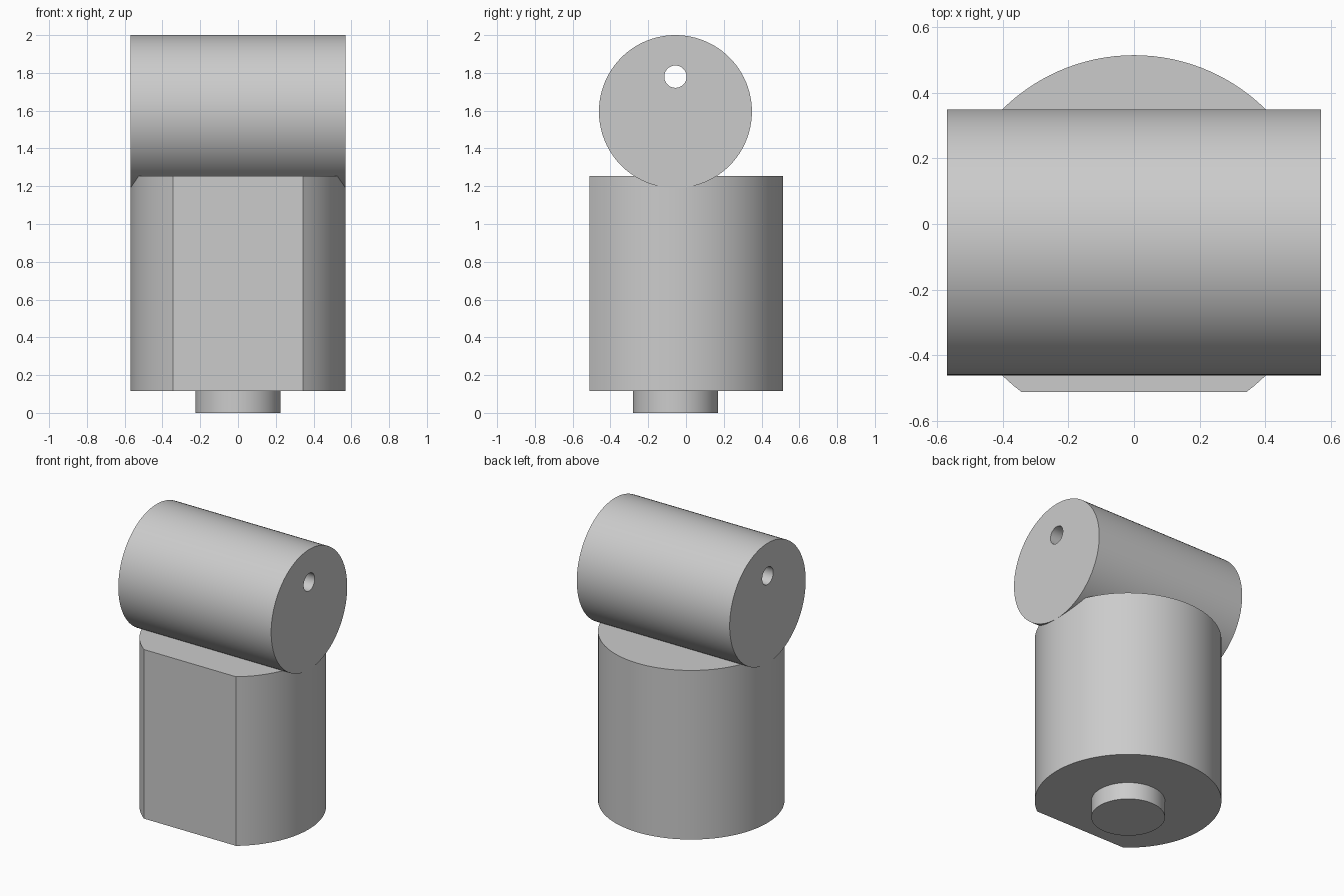
import bpy, bmesh, math
from mathutils import Matrix, Vector

default = bpy.data.objects.get("Cube")
if default:
    bpy.data.objects.remove(default, do_unlink=True)

AXIS_Y = -0.056
SIDES = 96

grey = bpy.data.materials.new("plain_grey")
grey.use_nodes = True
colour = (0.6, 0.6, 0.6, 1)
grey.diffuse_color = colour
grey.node_tree.nodes["Principled BSDF"].inputs["Base Color"].default_value = colour


def add_object(name, bm):
    mesh = bpy.data.meshes.new(name)
    bmesh.ops.recalc_face_normals(bm, faces=bm.faces)
    bm.to_mesh(mesh)
    bm.free()
    mesh.materials.append(grey)
    obj = bpy.data.objects.new(name, mesh)
    bpy.context.collection.objects.link(obj)
    return obj


def prism(name, outline, bottom, top):
    """Extrude a horizontal outline between two heights."""
    bm = bmesh.new()
    base = bm.faces.new([bm.verts.new((x, y, bottom)) for x, y in outline])
    cap = bmesh.ops.extrude_face_region(bm, geom=[base])["geom"]
    verts = [g for g in cap if isinstance(g, bmesh.types.BMVert)]
    bmesh.ops.translate(bm, verts=verts, vec=(0, 0, top - bottom))
    return add_object(name, bm)


def cross_cylinder(name, radius, length, height):
    """Cylinder lying along x."""
    bm = bmesh.new()
    place = Matrix.Translation(Vector((0, AXIS_Y, height))) @ Matrix.Rotation(math.pi / 2, 4, "Y")
    bmesh.ops.create_cone(bm, cap_ends=True, segments=SIDES, radius1=radius,
                          radius2=radius, depth=length, matrix=place)
    return add_object(name, bm)


def arc(radius, start, end):
    steps = SIDES
    angles = [start + (end - start) * i / steps for i in range(steps + 1)]
    return [(radius * math.cos(a), AXIS_Y + radius * math.sin(a)) for a in angles]


# Upright body: round, with one flat on the front
flat = math.asin(0.455 / 0.57)
body = prism("body", arc(0.57, -flat, math.pi + flat), 0.115, 1.255)

# Short locating peg under the body
peg = prism("base_peg", arc(0.225, 0, 2 * math.pi)[:-1], 0, 0.115)

# Crosswise barrel with a through hole near its top
barrel = cross_cylinder("barrel", 0.405, 1.14, 1.595)
cutter = cross_cylinder("hole_cutter", 0.059, 1.5, 1.78)
cutter.hide_render = True
cut = barrel.modifiers.new("through_hole", "BOOLEAN")
cut.operation = "DIFFERENCE"
cut.solver = "EXACT"
cut.object = cutter
bpy.context.view_layer.objects.active = barrel
bpy.ops.object.modifier_apply(modifier=cut.name)
bpy.data.objects.remove(cutter, do_unlink=True)

# Smooth round walls, crisp rims
bpy.ops.object.select_all(action="DESELECT")
for obj in (body, peg, barrel):
    obj.select_set(True)
bpy.context.view_layer.objects.active = body
bpy.ops.object.shade_smooth_by_angle(angle=math.radians(30))
